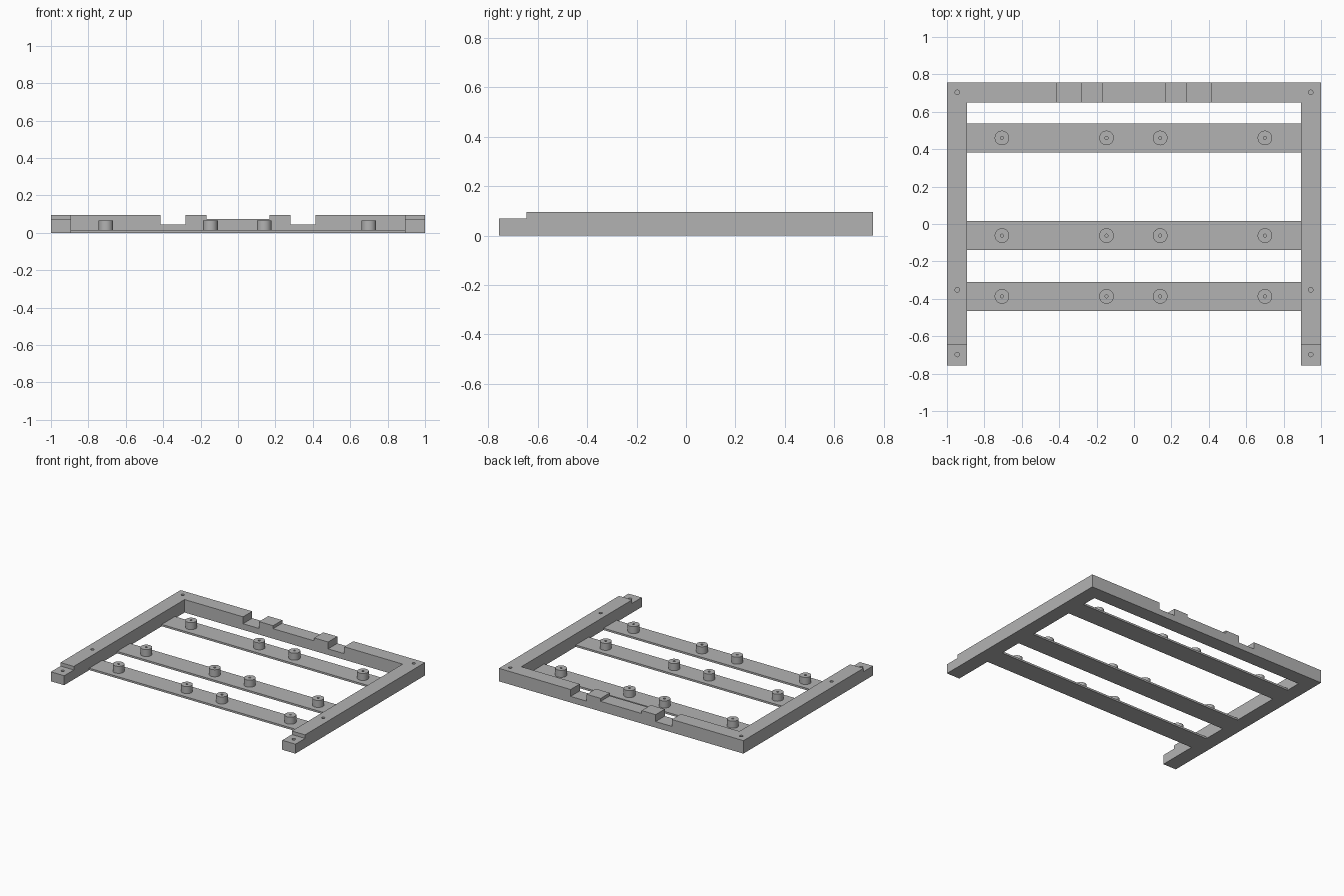
import bpy
import bmesh
from mathutils import Matrix

cube = bpy.data.objects.get("Cube")
if cube:
    bpy.data.objects.remove(cube, do_unlink=True)

grey = bpy.data.materials.new("plain_grey")
grey.use_nodes = True
colour = (0.45, 0.45, 0.45, 1)
grey.diffuse_color = colour
grey.node_tree.nodes["Principled BSDF"].inputs["Base Color"].default_value = colour

OUT_X, IN_X, OUT_Y, IN_Y = 1.0, 0.892, 0.757, 0.65
TOP, STEP, NOTCH, DIP = 0.096, 0.07, 0.045, 0.074
SLAT_TOP, PEG_TOP = 0.014, 0.066


def finish(name, bm):
    bmesh.ops.recalc_face_normals(bm, faces=bm.faces)
    mesh = bpy.data.meshes.new(name)
    bm.to_mesh(mesh)
    bm.free()
    obj = bpy.data.objects.new(name, mesh)
    bpy.context.collection.objects.link(obj)
    mesh.materials.append(grey)
    return obj


def extrude(name, points, direction):
    bm = bmesh.new()
    face = bm.faces.new([bm.verts.new(p) for p in points])
    new = bmesh.ops.extrude_face_region(bm, geom=[face])["geom"]
    verts = [v for v in new if isinstance(v, bmesh.types.BMVert)]
    bmesh.ops.translate(bm, verts=verts, vec=direction)
    return finish(name, bm)


def cylinders(name, places, radius, low, high, sides):
    bm = bmesh.new()
    for x, y in places:
        bmesh.ops.create_cone(bm, cap_ends=True, segments=sides, radius1=radius,
                              radius2=radius, depth=high - low,
                              matrix=Matrix.Translation((x, y, (low + high) / 2)))
    return finish(name, bm)


def boolean(target, tool, operation):
    mod = target.modifiers.new(operation.lower(), "BOOLEAN")
    mod.operation, mod.object, mod.solver = operation, tool, "EXACT"
    bpy.context.view_layer.objects.active = target
    bpy.ops.object.modifier_apply(modifier=mod.name)
    bpy.data.objects.remove(tool, do_unlink=True)


def smooth(obj):
    bpy.ops.object.select_all(action="DESELECT")
    obj.select_set(True)
    bpy.context.view_layer.objects.active = obj
    bpy.ops.object.shade_smooth_by_angle()


# Back rail with stepped notches
half = [(0.168, DIP), (0.168, TOP), (0.282, TOP), (0.282, NOTCH),
        (0.414, NOTCH), (0.414, TOP), (0.95, TOP), (0.95, 0)]
outline = half + [(-x, z) for x, z in reversed(half)]
frame = extrude("frame", [(x, IN_Y, z) for x, z in outline], (0, OUT_Y - IN_Y, 0))

# Side rails with a lowered front tip, joined to the back rail
side = [(-OUT_Y, 0), (-OUT_Y, STEP), (-0.645, STEP), (-0.645, TOP),
        (OUT_Y, TOP), (OUT_Y, 0)]
for start in (-OUT_X, IN_X):
    rail = extrude("side_rail", [(start, y, z) for y, z in side],
                   (OUT_X - IN_X, 0, 0))
    boolean(frame, rail, "UNION")

# Blind screw holes in the frame
places = [(x, y) for x in (-0.945, 0.945) for y in (0.704, -0.352, -0.698)]
boolean(frame, cylinders("frame_holes", places, 0.012, 0.02, 0.12, 24), "DIFFERENCE")
smooth(frame)

# Cross slats, each with four drilled standoffs
peg_x = (-0.706, -0.147, 0.14, 0.7)
for label, y in (("back", 0.46), ("middle", -0.062), ("front", -0.387)):
    lo, hi = y - 0.077, y + 0.077
    extrude(label + "_slat", [(-IN_X, lo, 0), (IN_X, lo, 0),
                              (IN_X, hi, 0), (-IN_X, hi, 0)], (0, 0, SLAT_TOP))
    places = [(x, y) for x in peg_x]
    pegs = cylinders(label + "_standoffs", places, 0.039, SLAT_TOP, PEG_TOP, 40)
    boolean(pegs, cylinders("peg_holes", places, 0.008, 0.02, 0.1, 20), "DIFFERENCE")
    smooth(pegs)
